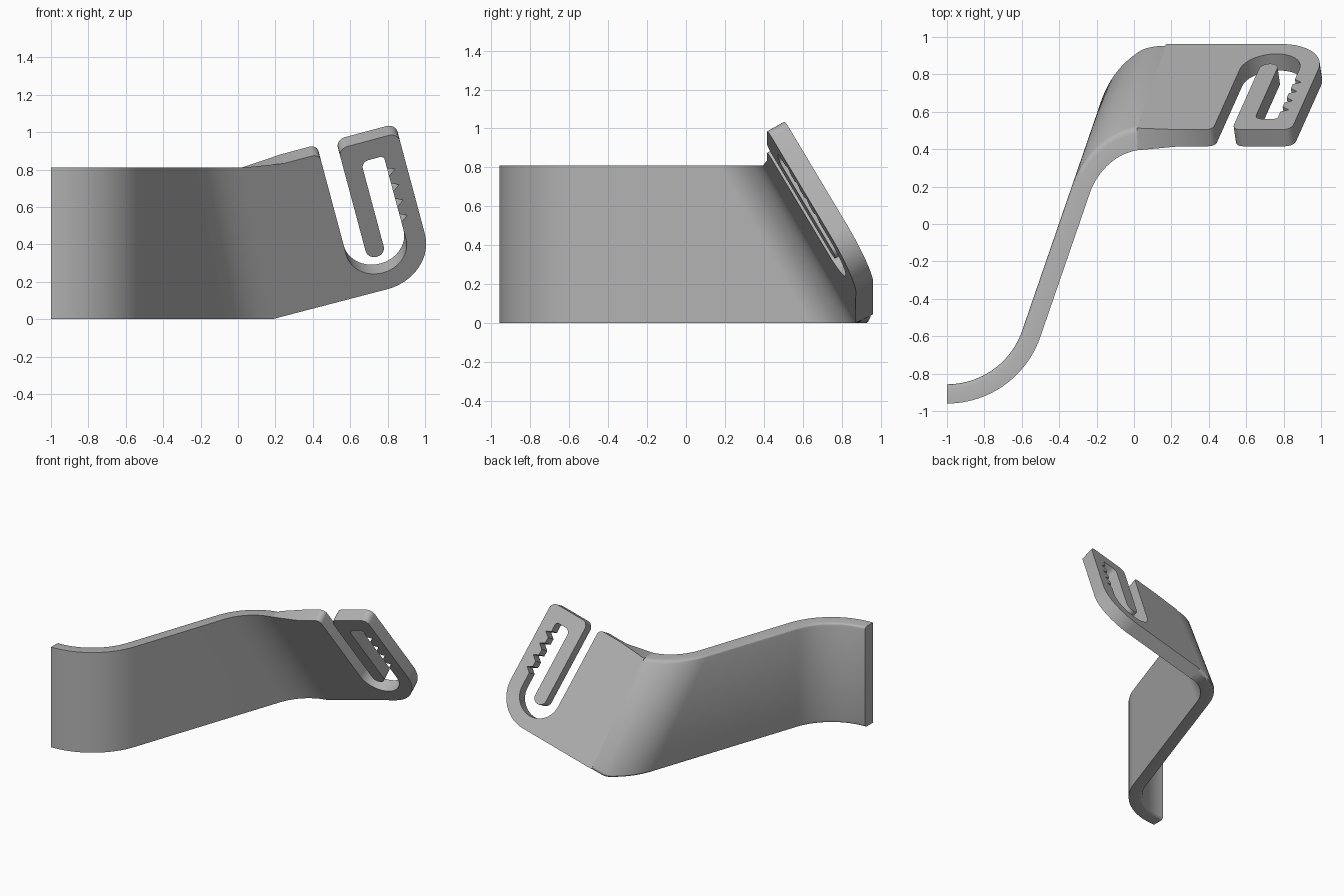
import bpy, bmesh
from math import sin, cos, radians, pi
from mathutils import Vector, Matrix, Quaternion

cube = bpy.data.objects.get("Cube")
if cube:
    bpy.data.objects.remove(cube, do_unlink=True)

GREY = (0.45, 0.45, 0.45, 1)
mat = bpy.data.materials.new("satin grey")
mat.use_nodes = True
mat.diffuse_color = GREY
mat.node_tree.nodes["Principled BSDF"].inputs["Base Color"].default_value = GREY

THICK, HEIGHT, EDGE = 0.103, 0.81, 0.025
BEND_R, SWEEP_R = 0.28, 0.528
TURN, ROLL, TILT = radians(71), radians(15), radians(30)

# Hook plate frame: across, up and front normal
across = Vector((cos(ROLL), 0, sin(ROLL)))
up = Vector((-sin(ROLL) * cos(TILT), -sin(TILT), cos(ROLL) * cos(TILT)))
normal = across.cross(up)
origin = Vector((0.2, 0.873, 0))

# Slanted bend between the upright web and the hook plate
web_normal = Vector((sin(TURN), -cos(TURN), 0))
crease = web_normal.cross(normal).normalized()
centre = Matrix((web_normal, normal, crease)).inverted() @ Vector((
    web_normal.dot(Vector((-0.293, 0, 0))) + BEND_R, normal.dot(origin) + BEND_R, 0))


def finish(name, bm):
    bmesh.ops.recalc_face_normals(bm, faces=bm.faces)
    mesh = bpy.data.meshes.new(name)
    bm.to_mesh(mesh)
    bm.free()
    mesh.materials.append(mat)
    obj = bpy.data.objects.new(name, mesh)
    bpy.context.collection.objects.link(obj)
    bpy.ops.object.select_all(action='DESELECT')
    obj.select_set(True)
    bpy.context.view_layer.objects.active = obj
    bpy.ops.object.shade_smooth_by_angle(angle=radians(25))


def ruling(p, k):
    """Ends of the line through p along k, trimmed to the strip."""
    lo = max(-p.z / k.z, -(p - origin).dot(up) / k.dot(up))
    return p + k * lo, p + k * ((HEIGHT - p.z) / k.z)


def section(front, facing, k):
    """Closed strip section, with the rear edges rounded."""
    lows, highs = [], []
    steps = [(0, 0)] + [(THICK - EDGE * (1 - sin(a)), EDGE * (1 - cos(a)))
                        for a in (0, pi / 6, pi / 3, pi / 2)]
    for depth, inset in steps:
        lo, hi = ruling(front - facing * depth, k)
        lows.append(lo + k * inset)
        highs.append(hi - k * inset)
    return lows + highs[::-1]


# Curved strip: flared end, straight web, slanted bend
stations = []
sweep_centre = Vector((-1, SWEEP_R - 0.96, 0))
for i in range(25):
    a = TURN * i / 24
    w = Vector((sin(a), -cos(a), 0))
    stations.append(section(sweep_centre + w * SWEEP_R, w, Vector((0, 0, 1))))
for i in range(25):
    w = Quaternion(crease, web_normal.angle(normal) * i / 24) @ web_normal
    stations.append(section(centre - w * BEND_R, w, -crease))

bm = bmesh.new()
rows = [[bm.verts.new(p) for p in s] for s in stations]
for r0, r1 in zip(rows, rows[1:]):
    for j in range(len(r0)):
        k = (j + 1) % len(r0)
        bm.faces.new((r0[j], r0[k], r1[k], r1[j]))
bm.faces.new(rows[0])
bm.faces.new(rows[-1])
finish("curved_strip", bm)


# Hook plate outline, drawn in the plate's own frame
def arc(u, v, r, start, end, n):
    return [(u + r * cos(radians(start + (end - start) * i / n)),
             v + r * sin(radians(start + (end - start) * i / n))) for i in range(n + 1)]


TOP, MID_U, MID_V = 0.915, 0.62, 0.27
outline = arc(MID_U, MID_V, 0.27, -90, 0, 20)             # outer hook
outline += arc(0.84, TOP - 0.05, 0.05, 0, 90, 6)
outline += arc(0.61, TOP - 0.05, 0.05, 90, 180, 6)
outline += arc(0.61, 0.26, 0.05, 180, 360, 12)            # tongue tip
outline += arc(0.70, 0.76, 0.04, 180, 90, 6)              # slot head
outline += arc(0.765, 0.78, 0.02, 90, 0, 3)
for i in range(4):                                        # teeth
    v = 0.703 - 0.098 * i
    outline += [(0.785, v + 0.02), (0.825, v), (0.785, v - 0.033)]
outline += arc(MID_U, MID_V, 0.165, 0, -180, 24)          # slot bend
outline += arc(0.415, TOP - 0.04, 0.04, 0, 90, 6)
outline += [(0.26, TOP)]

bm = bmesh.new()
rings = []
for depth in (0, THICK):
    lo, hi = ruling(centre - normal * (BEND_R + depth), -crease)
    points = [lo]
    points += [origin + across * u + up * v - normal * depth for u, v in outline]
    points.append(hi)
    rings.append([bm.verts.new(p) for p in points])
    bm.faces.new(rings[-1])
for j in range(len(rings[0])):
    k = (j + 1) % len(rings[0])
    bm.faces.new((rings[0][j], rings[0][k], rings[1][k], rings[1][j]))
finish("hook_plate", bm)
